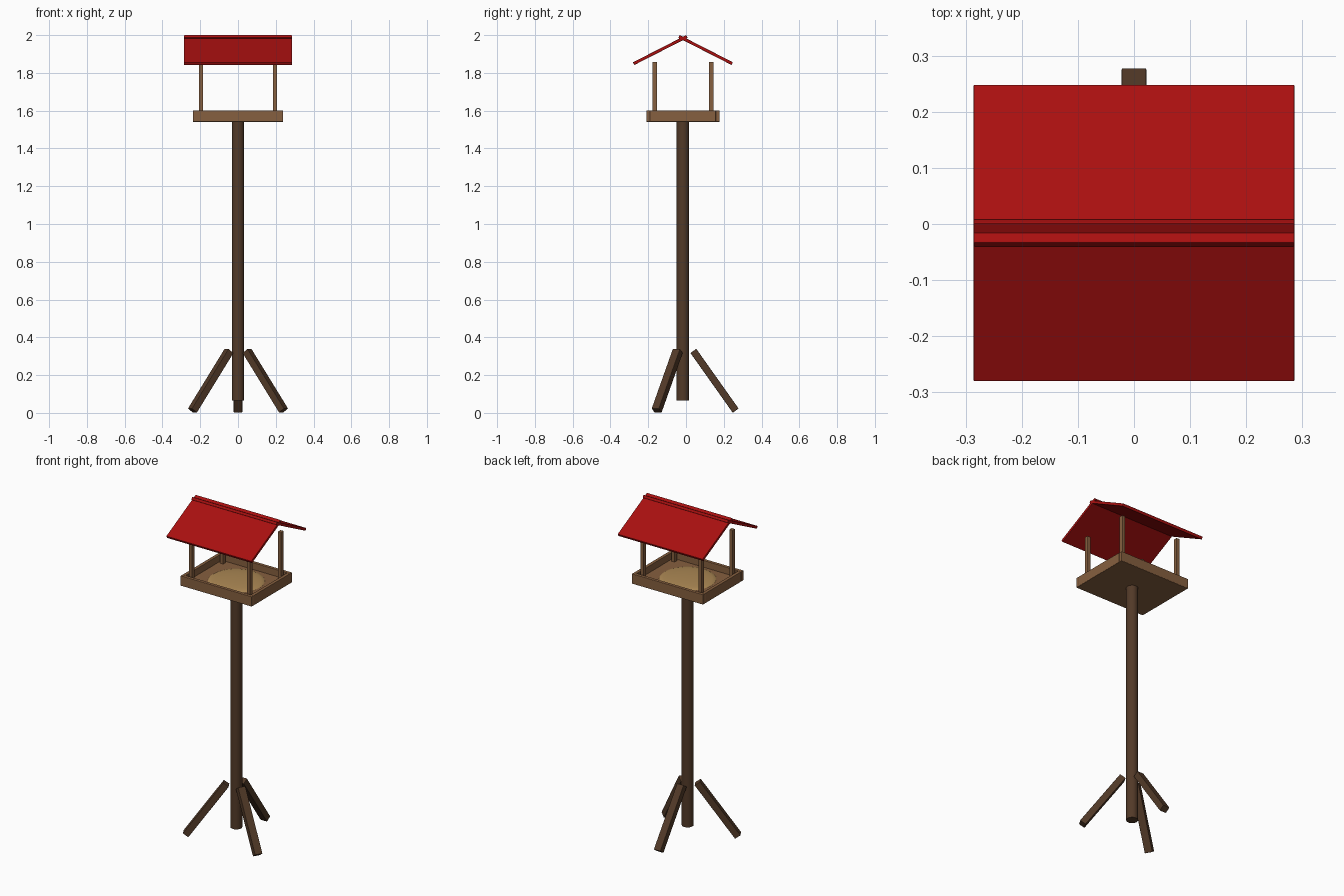
import bpy
from math import radians, sin, cos
from mathutils import Vector, Matrix

cube = bpy.data.objects.get("Cube")
if cube:
    bpy.data.objects.remove(cube, do_unlink=True)

MID_Y = -0.016  # shared centre line of pole, tray and roof


def material(name, rgb):
    m = bpy.data.materials.new(name)
    m.use_nodes = True
    m.diffuse_color = (*rgb, 1)
    m.node_tree.nodes["Principled BSDF"].inputs["Base Color"].default_value = (*rgb, 1)
    return m


dark_wood = material("dark wood", (0.085, 0.042, 0.021))
light_wood = material("light wood", (0.24, 0.115, 0.05))
roof_red = material("roof red", (0.40, 0.005, 0.005))
seed_tan = material("seed tan", (0.42, 0.25, 0.09))


def finish(obj, name, mat, bevel=0):
    obj.name = name
    obj.data.materials.append(mat)
    if bevel:
        mod = obj.modifiers.new("soft edges", "BEVEL")
        mod.width = bevel
        mod.segments = 2
    return obj


def box(name, centre, size, mat, bevel=0.002):
    bpy.ops.mesh.primitive_cube_add(size=1, location=centre)
    obj = bpy.context.object
    obj.data.transform(Matrix.Diagonal((*size, 1)))
    return finish(obj, name, mat, bevel)


def beam(name, start, end, width, depth, mat, bevel):
    """Box running from start to end, its width kept horizontal."""
    start, end = Vector(start), Vector(end)
    along = (end - start).normalized()
    side = along.cross(Vector((0, 0, 1))).normalized()
    obj = box(name, (0, 0, 0), (width, depth, (end - start).length), mat, bevel)
    turn = Matrix((side, along.cross(side), along)).transposed().to_4x4()
    obj.matrix_world = Matrix.Translation((start + end) / 2) @ turn
    return obj


# Pole
bpy.ops.mesh.primitive_cylinder_add(vertices=24, radius=0.033, depth=1.485,
                                    location=(0, MID_Y, 0.8075))
finish(bpy.context.object, "pole", dark_wood)
bpy.ops.object.shade_smooth_by_angle(angle=radians(35))

# Three splayed legs
for name, angle in (("back_leg", 90), ("front_right_leg", 210), ("front_left_leg", 330)):
    out = Vector((cos(radians(angle)), sin(radians(angle)), 0))
    base = Vector((0, MID_Y, 0))
    beam(name, base + out * 0.055 + Vector((0, 0, 0.328)),
         base + out * 0.279 + Vector((0, 0, 0.012)), 0.045, 0.038, dark_wood, 0.003)

# Tray floor and rims
W, D, RIM = 0.478, 0.388, 0.02
box("tray_floor", (0, MID_Y, 1.55), (W - 0.002, D - 0.002, 0.02), light_wood)
for name, s in (("front", -1), ("back", 1)):
    box(name + "_rim", (0, MID_Y + s * (D - RIM) / 2, 1.571), (W, RIM, 0.06), light_wood)
for name, s in (("right", -1), ("left", 1)):
    box(name + "_rim", (s * (W - RIM) / 2, MID_Y, 1.571), (RIM, D - 2 * RIM, 0.06), light_wood)

# Low mound of seed
bpy.ops.mesh.primitive_uv_sphere_add(segments=32, ring_count=12, radius=1,
                                     location=(0, MID_Y, 1.56))
mound = bpy.context.object
mound.data.transform(Matrix.Diagonal((0.157, 0.157, 0.015, 1)))
finish(mound, "seed_mound", seed_tan)
bpy.ops.object.shade_smooth_by_angle(angle=radians(40))

# Four roof posts
for side, sx in (("right", -1), ("left", 1)):
    for end, sy in (("front", -1), ("back", 1)):
        box(f"{end}_{side}_post", (sx * 0.195, MID_Y + sy * 0.149, 1.706),
            (0.022, 0.024, 0.302), light_wood)

# Two roof boards crossing at the ridge
for name, s in (("front", -1), ("back", 1)):
    beam(name + "_roof", (0, MID_Y + s * 0.261, 1.849), (0, MID_Y - s * 0.021, 1.993),
         0.572, 0.016, roof_red, 0.002)
